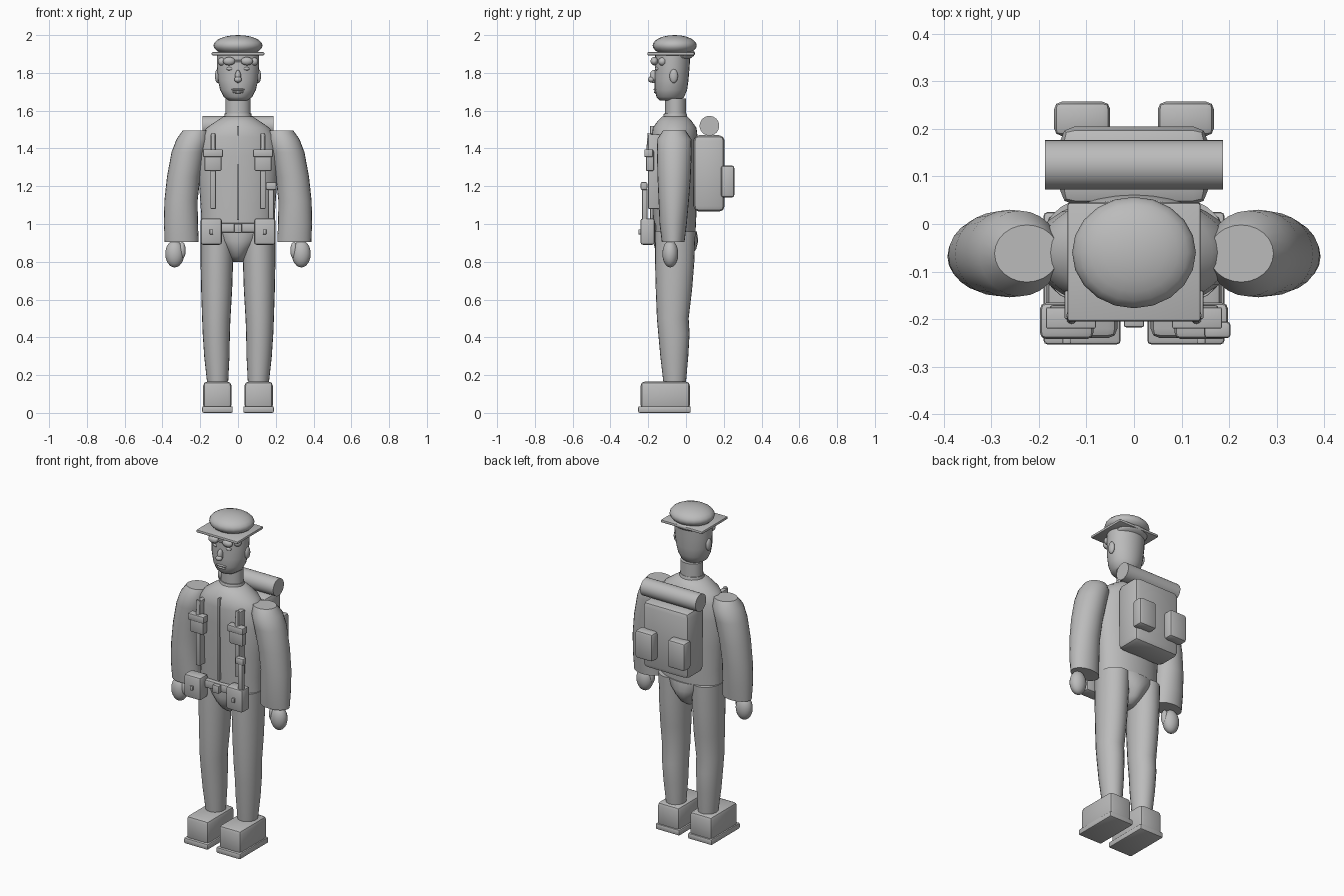
import bpy, bmesh, math
from mathutils import Vector, Matrix

grey = bpy.data.materials.new("plain_grey")
grey.diffuse_color = (0.5, 0.5, 0.5, 1)


def finish(name, bm, smooth=True, angle=40):
    bmesh.ops.recalc_face_normals(bm, faces=bm.faces)
    me = bpy.data.meshes.new(name)
    bm.to_mesh(me)
    bm.free()
    me.materials.append(grey)
    ob = bpy.data.objects.new(name, me)
    bpy.context.collection.objects.link(ob)
    if smooth:
        bpy.ops.object.select_all(action='DESELECT')
        ob.select_set(True)
        bpy.context.view_layer.objects.active = ob
        bpy.ops.object.shade_smooth_by_angle(angle=math.radians(angle))
    return ob


def box(name, x, y, z, bevel=0.0):
    """Box from (min, max) ranges with rounded edges."""
    bm = bmesh.new()
    bmesh.ops.create_cube(bm, size=1)
    for v in bm.verts:
        v.co = Vector([(a + b) / 2 + c * (b - a) for (a, b), c in zip((x, y, z), v.co)])
    if bevel:
        bmesh.ops.bevel(bm, geom=bm.edges[:], offset=bevel, segments=2, profile=0.5, affect='EDGES')
    return finish(name, bm, angle=30)


def ball(name, c, r, tilt=0, seg=20):
    bm = bmesh.new()
    bmesh.ops.create_uvsphere(bm, u_segments=seg, v_segments=12, radius=1)
    m = Matrix.Translation(c) @ Matrix.Rotation(tilt, 4, 'X') @ Matrix.Diagonal((*r, 1))
    bmesh.ops.transform(bm, matrix=m, verts=bm.verts)
    return finish(name, bm)


def rod(name, a, b, r, seg=20):
    a, b = Vector(a), Vector(b)
    bm = bmesh.new()
    bmesh.ops.create_cone(bm, cap_ends=True, segments=seg, radius1=r, radius2=r, depth=(b - a).length)
    m = Matrix.Translation((a + b) / 2) @ (b - a).to_track_quat('Z', 'Y').to_matrix().to_4x4()
    bmesh.ops.transform(bm, matrix=m, verts=bm.verts)
    return finish(name, bm)


def loft(name, rings, seg=24):
    """Stack of elliptical rings: z, centre x, centre y, radius x, radius y."""
    bm = bmesh.new()
    loops = []
    for z, cx, cy, rx, ry in rings:
        loops.append([bm.verts.new((cx + rx * math.cos(t), cy + ry * math.sin(t), z))
                      for t in (2 * math.pi * i / seg for i in range(seg))])
    for lo, hi in zip(loops, loops[1:]):
        for i in range(seg):
            j = (i + 1) % seg
            bm.faces.new((lo[i], lo[j], hi[j], hi[i]))
    bm.faces.new(loops[0][::-1])
    bm.faces.new(loops[-1])
    return finish(name, bm, angle=50)


# Torso, pelvis and neck
loft("torso", [(0.95, 0, -0.06, 0.195, 0.11), (1.05, 0, -0.06, 0.195, 0.115),
               (1.2, 0, -0.06, 0.205, 0.118), (1.36, 0, -0.06, 0.215, 0.122),
               (1.46, 0, -0.06, 0.20, 0.122), (1.51, 0, -0.06, 0.165, 0.115),
               (1.545, 0, -0.06, 0.115, 0.09), (1.57, 0, -0.06, 0.075, 0.065)], 32)
loft("pelvis", [(0.80, 0, -0.055, 0.03, 0.045), (0.83, 0, -0.055, 0.05, 0.085),
                (0.87, 0, -0.055, 0.08, 0.11), (0.91, 0, -0.055, 0.12, 0.12),
                (0.96, 0, -0.058, 0.17, 0.115)])
loft("collar", [(1.55, 0, -0.057, 0.075, 0.068), (1.585, 0, -0.057, 0.07, 0.06)])
loft("neck", [(1.57, 0, -0.055, 0.066, 0.056), (1.665, 0, -0.055, 0.066, 0.056)])

# Head and face
loft("head", [(1.655, 0, -0.085, 0.05, 0.055), (1.672, 0, -0.083, 0.075, 0.073),
              (1.71, 0, -0.08, 0.095, 0.086), (1.76, 0, -0.077, 0.106, 0.09),
              (1.83, 0, -0.073, 0.112, 0.092), (1.91, 0, -0.07, 0.112, 0.094)])
ball("nose", (0, -0.172, 1.78), (0.016, 0.02, 0.035))
ball("nose_tip", (0, -0.184, 1.765), (0.02, 0.017, 0.016))
ball("upper_lip", (0, -0.16, 1.712), (0.035, 0.012, 0.007))
ball("lower_lip", (0, -0.158, 1.698), (0.03, 0.012, 0.007))
rod("glasses_bridge", (-0.03, -0.172, 1.862), (0.03, -0.172, 1.862), 0.005, 10)

# Hat
box("hat_brim", (-0.14, 0.14), (-0.205, 0.045), (1.893, 1.91), 0.006)
ball("hat_crown", (0, -0.06, 1.945), (0.13, 0.117, 0.055))
ball("hat_back_fold", (0, -0.025, 1.888), (0.10, 0.075, 0.028), 0.25)

# Belt, buckle and jacket zip
box("belt", (-0.10, 0.10), (-0.195, -0.16), (0.955, 1.005), 0.01)
box("buckle", (-0.021, 0.021), (-0.217, -0.19), (0.953, 1.0), 0.004)
box("jacket_zip", (-0.006, 0.006), (-0.19, -0.165), (1.02, 1.52), 0.003)

# Backpack and bedroll
box("backpack", (-0.155, 0.155), (0.04, 0.205), (1.065, 1.47), 0.03)
rod("bedroll", (-0.187, 0.124, 1.52), (0.187, 0.124, 1.52), 0.052, 32)

# Knife on one hip
box("knife_sheath", (0.16, 0.19), (-0.232, -0.205), (1.0, 1.19), 0.006)
box("knife_handle", (0.147, 0.203), (-0.24, -0.205), (1.18, 1.222), 0.008)

# Parts found on both sides
for s, side in ((-1, "left"), (1, "right")):
    def mx(a, b):
        return (min(s * a, s * b), max(s * a, s * b))

    loft(side + "_sleeve", [(0.905, s * 0.298, -0.068, 0.09, 0.06), (1.0, s * 0.302, -0.068, 0.09, 0.072),
                            (1.12, s * 0.302, -0.065, 0.088, 0.08), (1.25, s * 0.288, -0.063, 0.088, 0.088),
                            (1.38, s * 0.262, -0.062, 0.09, 0.092), (1.45, s * 0.24, -0.062, 0.085, 0.09),
                            (1.495, s * 0.225, -0.062, 0.068, 0.06)])
    ball(side + "_hand", (s * 0.335, -0.083, 0.842), (0.05, 0.042, 0.072))
    ball(side + "_thumb", (s * 0.296, -0.09, 0.86), (0.019, 0.022, 0.045))
    loft(side + "_leg", [(0.165, s * 0.108, -0.06, 0.056, 0.06), (0.3, s * 0.112, -0.062, 0.067, 0.074),
                         (0.42, s * 0.115, -0.064, 0.072, 0.083), (0.5, s * 0.115, -0.07, 0.075, 0.084),
                         (0.65, s * 0.113, -0.064, 0.082, 0.096), (0.8, s * 0.112, -0.06, 0.086, 0.104),
                         (0.96, s * 0.11, -0.057, 0.088, 0.107)])
    # Boots
    box(side + "_boot", mx(0.035, 0.184), (-0.24, 0.02), (0.02, 0.165), 0.02)
    box(side + "_boot_sole", mx(0.028, 0.19), (-0.253, 0.025), (0, 0.035), 0.008)
    # Ears, lenses and cheeks
    ball(side + "_ear", (s * 0.108, -0.065, 1.783), (0.014, 0.022, 0.037))
    ball(side + "_lens", (s * 0.047, -0.168, 1.862), (0.032, 0.02, 0.022))
    ball(side + "_lens_side", (s * 0.085, -0.125, 1.86), (0.022, 0.022, 0.022))
    ball(side + "_eye", (s * 0.042, -0.15, 1.822), (0.02, 0.014, 0.01))
    # Chest straps with small pouches
    box(side + "_strap", mx(0.117, 0.146), (-0.2, -0.14), (1.08, 1.475), 0.004)
    rod(side + "_strap_top", (s * 0.131, -0.2, 1.38), (s * 0.131, -0.192, 1.52 - 0.04), 0.011, 12)
    box(side + "_chest_pouch", mx(0.088, 0.178), (-0.212, -0.17), (1.28, 1.39), 0.008)
    box(side + "_chest_flap", mx(0.08, 0.185), (-0.22, -0.175), (1.355, 1.395), 0.004)
    # Belt pouches with buttons
    box(side + "_belt_pouch", mx(0.085, 0.198), (-0.242, -0.165), (0.89, 1.03), 0.014)
    box(side + "_pouch_button", mx(0.132, 0.15), (-0.252, -0.235), (0.945, 0.972), 0.003)
    # Backpack pockets
    box(side + "_pack_pocket", mx(0.05, 0.168), (0.185, 0.257), (1.14, 1.31), 0.016)
